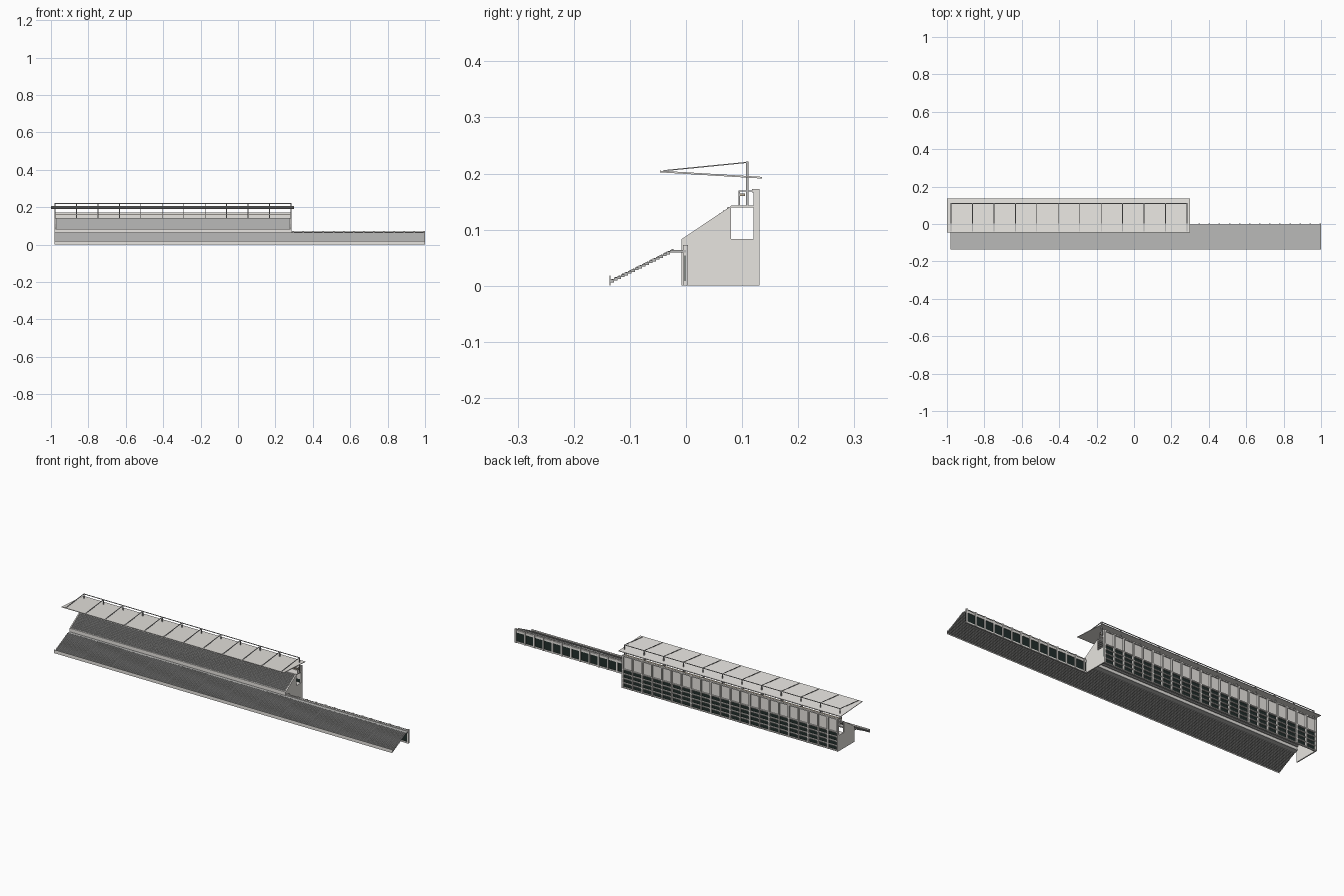
import bpy, bmesh
from mathutils import Vector

cube = bpy.data.objects.get("Cube")
if cube:
    bpy.data.objects.remove(cube)


def material(name, r, g, b):
    m = bpy.data.materials.new(name)
    m.use_nodes = True
    m.diffuse_color = (r, g, b, 1)
    node = next(n for n in m.node_tree.nodes if n.type == 'BSDF_PRINCIPLED')
    node.inputs["Base Color"].default_value = (r, g, b, 1)
    return m


concrete = material("light concrete", .8, .78, .745)
terrace = material("grey terrace", .49, .49, .48)
glass = material("dark glass", .015, .026, .023)
steel = material("grey steel", .5, .5, .5)
timber = material("pale timber", .5, .42, .31)


def finish(name, bm, mat):
    bmesh.ops.recalc_face_normals(bm, faces=bm.faces)
    me = bpy.data.meshes.new(name)
    bm.to_mesh(me)
    bm.free()
    me.materials.append(mat)
    ob = bpy.data.objects.new(name, me)
    bpy.context.collection.objects.link(ob)
    return ob


def boxes(name, mat, specs):
    """Each spec is (x range, y range, z range)."""
    bm = bmesh.new()
    for spec in specs:
        lo, hi = (Vector(c) for c in zip(*spec))
        verts = bmesh.ops.create_cube(bm, size=1)["verts"]
        for v in verts:
            v.co = Vector(((lo[k] + hi[k]) / 2 + v.co[k] * (hi[k] - lo[k]) for k in range(3)))
    return finish(name, bm, mat)


def extrude(name, mat, profile, *spans):
    """Extrudes a (y, z) profile along each x span."""
    bm = bmesh.new()
    for x0, x1 in spans:
        face = bm.faces.new([bm.verts.new((x0, y, z)) for y, z in profile])
        new = bmesh.ops.extrude_face_region(bm, geom=[face])["geom"]
        for v in new:
            if isinstance(v, bmesh.types.BMVert):
                v.co.x = x1
    return finish(name, bm, mat)


def around(x, w):
    return (x - w / 2, x + w / 2)


def stepped(start, end, n):
    (y0, z0), (y1, z1) = start, end
    pts = []
    for i in range(n):
        y = y0 + (y1 - y0) * i / n
        pts += [(y, z0 + (z1 - z0) * k / n) for k in (i, i + 1)]
    return pts + [end]


def slab(top, thickness):
    """Closes a stepped top line with the same steps underneath."""
    return top + [(y, z - thickness) for y, z in reversed(top)]


def seats(name, start, end, rows, x0, blocks, block, per_block):
    """One seat repeated along the row, over the blocks and up the rows."""
    dy, dz = (end[0] - start[0]) / rows, (end[1] - start[1]) / rows
    y, z = start[0], start[1] + dz
    ob = boxes(name, terrace, [((x0, x0 + .007), (y + dy * .4, y + dy * .9), (z, z + .0012))])
    for count, step in ((per_block, (.0098, 0, 0)), (blocks, (block, 0, 0)), (rows, (0, dy, dz))):
        arr = ob.modifiers.new("repeat", 'ARRAY')
        arr.count = count
        arr.use_relative_offset = False
        arr.use_constant_offset = True
        arr.constant_offset_displace = step


LEFT, RIGHT, END = -.98, .285, 1.0
FULL, TALL, LOW = (LEFT, END), (LEFT, RIGHT), (RIGHT, END)

# Lower stand
low, high = (-.135, .008), (-.022, .064)
extrude("lower_terrace", terrace, slab(stepped(low, high, 18) + [(0, .064)], .005), FULL)
seats("lower_seats", low, high, 18, LEFT + .006, 12, .165, 16)
boxes("front_fence", concrete, [(FULL, (-.1365, -.135), (0, .018))])

# Rear wall of the lower stand, with posts and a handrail above it
boxes("lower_wall", concrete, [(LOW, (-.005, .001), (0, .008)), (LOW, (-.005, .001), (.054, .066))])
boxes("lower_windows", glass, [(LOW, (-.003, -.001), (.008, .054))])
bays = 13
boxes("lower_columns", concrete, [
    (around(RIGHT + .01 + (END - RIGHT - .014) * i / bays, .008), (-.005, .004), (0, .073))
    for i in range(bays + 1)])
boxes("lower_handrail", concrete, [(LOW, (-.003, 0), (.0695, .0725))])

# Tall stand: end walls, parapet, seating and corridor
extrude("end_walls", concrete,
        [(-.008, 0), (-.008, .083), (.08, .142), (.08, .083), (.12, .083),
         (.12, .172), (.13, .172), (.13, 0)],
        (LEFT, LEFT + .006), (RIGHT - .006, RIGHT))
boxes("front_parapet", concrete, [(TALL, (-.008, -.003), (.06, .083))])
low, high = (-.003, .077), (.08, .139)
extrude("upper_terrace", terrace, slab(stepped(low, high, 12), .005),
        (LEFT + .006, RIGHT - .006))
seats("upper_seats", low, high, 12, LEFT + .012, 8, .157, 15)
boxes("corridor_slabs", concrete, [(TALL, (.08, .121), (.139, .143)),
                                   ((LEFT + .006, RIGHT - .006), (.08, .12), (.079, .083))])

# Rear facade of the tall stand
boxes("rear_windows", glass, [(TALL, (.12, .122), (0, .1))])
boxes("rear_panels", concrete, [(TALL, (.12, .123), (.1, .168))])
boxes("rear_beams", concrete, [(TALL, (.12, .129), (z, z + .005))
                               for z in (0, .024, .048, .072, .096)])
boxes("rear_coping", concrete, [(TALL, (.118, .129), (.166, .172))])
bays = 22
boxes("rear_columns", concrete, [
    (around(LEFT + .004 + (RIGHT - LEFT - .008) * i / bays, .007), (.12, .131), (0, .172))
    for i in range(bays + 1)])

# Roof canopy with masts and ties
extrude("roof", concrete, [(-.046, .202), (-.046, .205), (.135, .194), (.135, .191)], (-1, .3))
frames = [LEFT + .002 + (RIGHT - LEFT - .004) * i / 11 for i in range(12)]
boxes("masts", steel, [(around(x, .004), (.107, .111), (.142, .221)) for x in frames])
extrude("roof_ties", steel, [(-.04, .204), (-.04, .206), (.111, .221), (.111, .219)],
        *[around(x, .004) for x in frames])
boxes("ridge_rail", steel, [(TALL, (.108, .111), (.218, .221))])

# Gallery behind the top row
boxes("gallery_rails", steel, [(TALL, (.094, .096), (.168, .17))]
      + [(around(x, .003), (.094, .096), (.142, .17)) for x in frames]
      + [(around(x, .003), (.094, .122), (.168, .17)) for x in frames])
boxes("gallery_desk", timber, [(TALL, (.096, .105), (.16, .164))])
